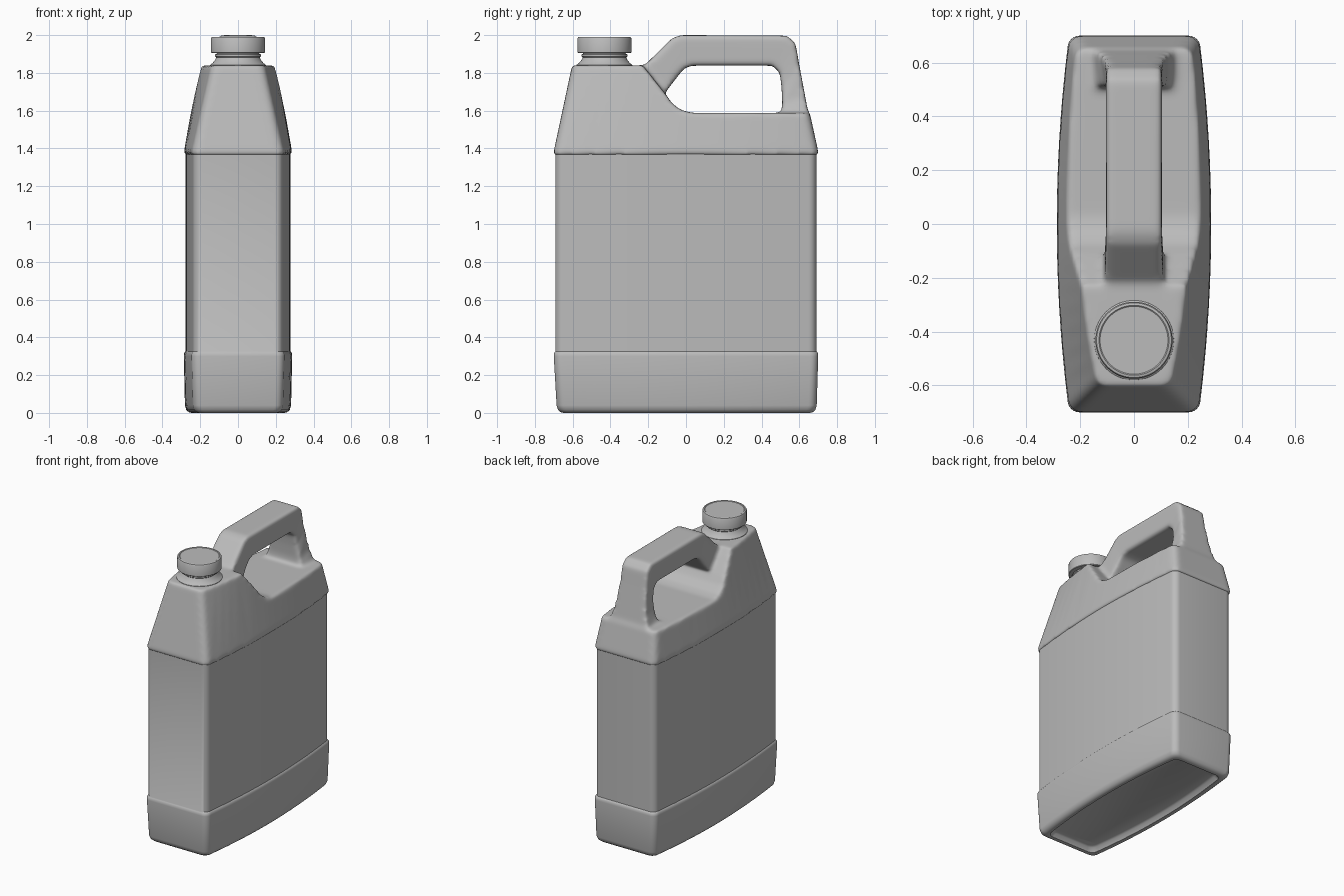
import bpy, bmesh, math

cube = bpy.data.objects.get("Cube")
if cube:
    bpy.data.objects.remove(cube, do_unlink=True)

GREY = (0.5, 0.5, 0.5, 1)
mat = bpy.data.materials.new("grey plastic")
mat.use_nodes = True
mat.diffuse_color = GREY
bsdf = next(n for n in mat.node_tree.nodes if n.type == 'BSDF_PRINCIPLED')
bsdf.inputs["Base Color"].default_value = GREY


def loft(name, rings, closed_caps=True):
    """Skin a list of equal-length point rings and cap both ends."""
    bm = bmesh.new()
    rows = [[bm.verts.new(p) for p in ring] for ring in rings]
    n = len(rows[0])
    for a, b in zip(rows, rows[1:]):
        for i in range(n):
            j = (i + 1) % n
            bm.faces.new((a[i], a[j], b[j], b[i]))
    if closed_caps:
        bm.faces.new(rows[0][::-1])
        bm.faces.new(rows[-1])
    bmesh.ops.recalc_face_normals(bm, faces=bm.faces)
    me = bpy.data.meshes.new(name)
    bm.to_mesh(me)
    bm.free()
    me.materials.append(mat)
    ob = bpy.data.objects.new(name, me)
    bpy.context.collection.objects.link(ob)
    return ob


def smooth(ob, angle=30):
    ob.data.shade_smooth()
    ob.data.set_sharp_from_angle(angle=math.radians(angle))


def outline(z, yf, yb, wf, wm, wb, r=0.045, inset=0.0):
    """Bulged rectangle with rounded corners: half widths at front, middle, back."""
    yf, yb = yf + inset, yb - inset
    wf, wm, wb = wf - inset, wm - inset, wb - inset
    half = []
    for k in range(7):                                   # front corner
        a = math.radians(-90 + 15 * k)
        half.append((wf - r + r * math.cos(a), yf + r + r * math.sin(a)))
    y0, y1 = yf + r, yb - r
    for k in range(1, 16):                               # bulged side
        t = -1 + k / 8
        end = wf if t < 0 else wb
        half.append((wm - (wm - end) * t * t, y0 + (y1 - y0) * (t + 1) / 2))
    for k in range(7):                                   # back corner
        a = math.radians(15 * k)
        half.append((wb - r + r * math.cos(a), yb - r + r * math.sin(a)))
    return [(x, y, z) for x, y in half] + [(-x, y, z) for x, y in reversed(half)]


# Lower body: recessed underside, flared base band, straight walls
BASE = (-0.685, 0.692, 0.24, 0.281, 0.24)
BAND = (-0.70, 0.70, 0.247, 0.287, 0.247)
WALL = (-0.692, 0.69, 0.238, 0.277, 0.238)
body = loft("body", [
    outline(0.035, *BASE, inset=0.075),
    outline(0.028, *BASE, inset=0.062),
    outline(0.003, *BASE, inset=0.048),
    outline(0.0, *BASE, inset=0.036),
    outline(0.004, *BASE, inset=0.02),
    outline(0.016, *BASE, inset=0.007),
    outline(0.04, *BASE),
    outline(0.30, *BAND),
    outline(0.313, *BAND, inset=0.001),
    outline(0.321, *BAND, inset=0.005),
    outline(0.326, *WALL),
    outline(1.40, *WALL),
])
smooth(body, 40)

# Shoulder: tapered block, cut down behind the neck
shoulder = loft("shoulder_and_handle", [
    outline(1.364, -0.70, 0.70, 0.246, 0.286, 0.246),
    outline(1.385, -0.70, 0.70, 0.246, 0.286, 0.246),
    outline(1.84, -0.603, 0.60, 0.145, 0.205, 0.19),
])
cut = [(-0.225, 1.86), (-0.225, 1.835), (-0.11, 1.69), (-0.075, 1.64), (-0.03, 1.605),
       (0.03, 1.588), (0.9, 1.588), (0.9, 2.1), (-0.225, 2.1)]
cutter = loft("shoulder_cutter", [[(x, y, z) for y, z in cut] for x in (-0.5, 0.5)])

# Handle: outer point, inner point and half width along its arch
arch = [((-0.27, 1.68), (-0.05, 1.54), 0.14),
        ((-0.245, 1.815), (-0.115, 1.69), 0.11),
        ((-0.075, 1.982), (-0.01, 1.825), 0.104),
        ((-0.03, 2.0), (0.03, 1.838), 0.104),
        ((0.535, 1.997), (0.46, 1.838), 0.104),
        ((0.58, 1.955), (0.497, 1.80), 0.104),
        ((0.60, 1.84), (0.506, 1.72), 0.107),
        ((0.632, 1.67), (0.51, 1.64), 0.125),
        ((0.656, 1.54), (0.50, 1.54), 0.17)]
handle = loft("handle_helper", [
    [(-w, *o), (w, *o), (w, *i), (-w, *i)] for o, i, w in arch])

# Fuse shoulder and handle, then soften all joins
for op, helper in (('DIFFERENCE', cutter), ('UNION', handle)):
    helper.hide_render = True
    m = shoulder.modifiers.new(op.title(), 'BOOLEAN')
    m.operation, m.object, m.solver = op, helper, 'EXACT'
m = shoulder.modifiers.new("Blend", 'REMESH')
m.mode, m.voxel_size, m.use_smooth_shade = 'VOXEL', 0.012, True
m = shoulder.modifiers.new("Soften", 'SMOOTH')
m.factor, m.iterations = 0.5, 12
bpy.context.view_layer.update()
deps = bpy.context.evaluated_depsgraph_get()
fused = bpy.data.meshes.new_from_object(shoulder.evaluated_get(deps))
shoulder.modifiers.clear()
shoulder.data = fused
fused.materials.clear()
fused.materials.append(mat)
fused.shade_smooth()
for helper in (cutter, handle):
    bpy.data.objects.remove(helper, do_unlink=True)


# Neck and cap: turned profiles
def lathe(name, profile, y=-0.432, n=64):
    ob = loft(name, [[(r * math.cos(2 * math.pi * k / n), y + r * math.sin(2 * math.pi * k / n), z)
                      for k in range(n)] for r, z in profile])
    smooth(ob, 35)
    return ob


lathe("neck", [(0.15, 1.80), (0.148, 1.842), (0.135, 1.852), (0.122, 1.868), (0.115, 1.882),
               (0.122, 1.888), (0.122, 1.897), (0.112, 1.902), (0.112, 1.92)])
lathe("cap", [(0.11, 1.906), (0.14, 1.906), (0.143, 1.909), (0.143, 1.982),
              (0.139, 1.989), (0.13, 1.991), (0.126, 1.988)])
